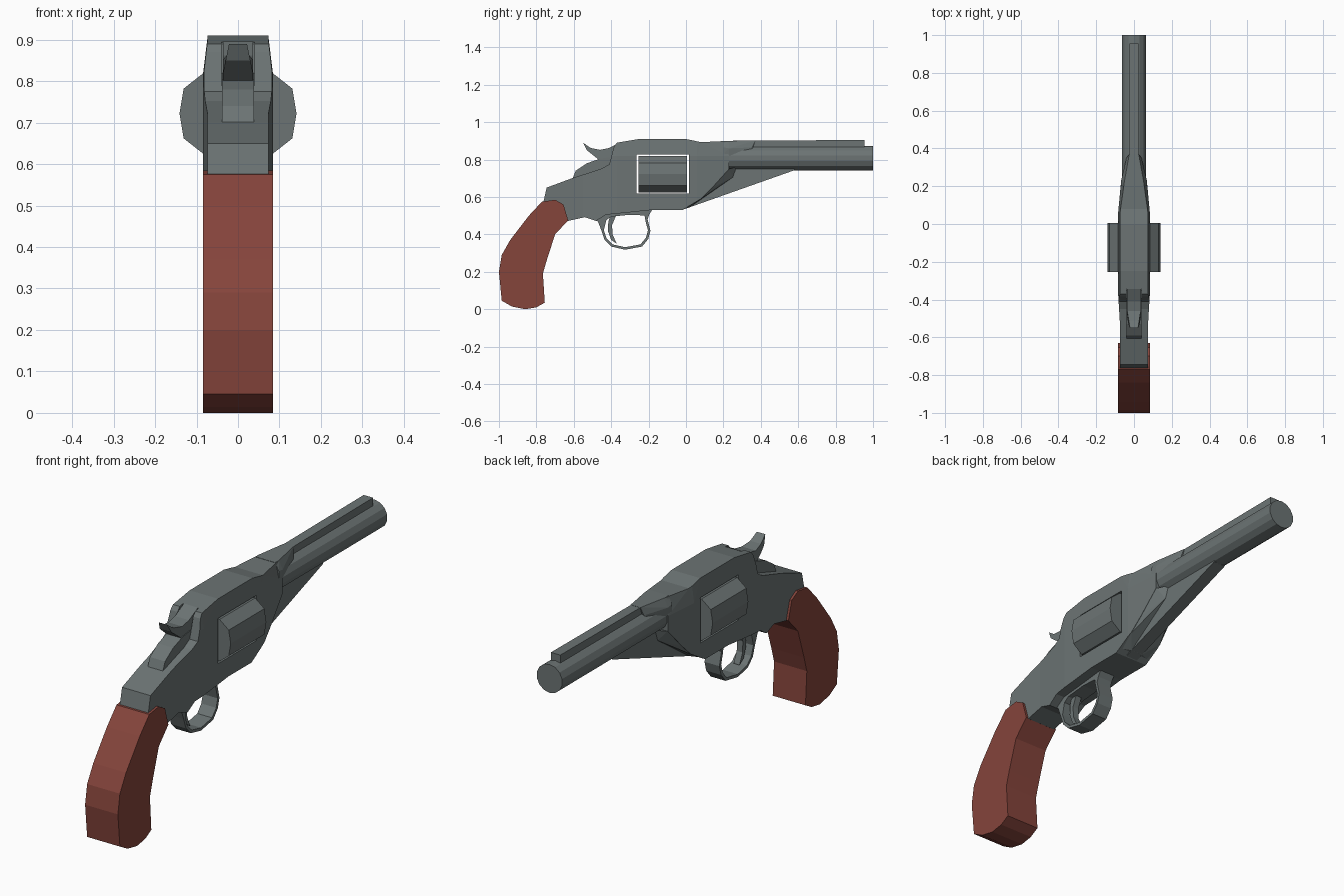
import bpy, bmesh, math
from mathutils import Vector


def material(name, rgb):
    m = bpy.data.materials.new(name)
    m.diffuse_color = (*rgb, 1)
    return m


STEEL = material("grey steel", (0.150, 0.175, 0.175))
WOOD = material("red brown wood", (0.235, 0.058, 0.044))


def finish(name, bm, mat):
    bmesh.ops.recalc_face_normals(bm, faces=bm.faces)
    me = bpy.data.meshes.new(name)
    bm.to_mesh(me)
    bm.free()
    me.materials.append(mat)
    ob = bpy.data.objects.new(name, me)
    bpy.context.collection.objects.link(ob)
    return ob


def slab(pts, w):
    """Side outline of (y, z) points extruded from x = -w to x = w."""
    bm = bmesh.new()
    f = bm.faces.new([bm.verts.new((-w, y, z)) for y, z in pts])
    ext = bmesh.ops.extrude_face_region(bm, geom=[f])["geom"]
    bmesh.ops.translate(bm, vec=(2 * w, 0, 0),
                        verts=[v for v in ext if isinstance(v, bmesh.types.BMVert)])
    return bm


def hull(name, pts, mat):
    """Convex solid from (x, y, z) points mirrored across x."""
    bm = bmesh.new()
    for x, y, z in pts:
        for s in (-1, 1):
            bm.verts.new((s * x, y, z))
    r = bmesh.ops.convex_hull(bm, input=bm.verts)
    junk = {g for g in r["geom_interior"] if isinstance(g, bmesh.types.BMVert)}
    bmesh.ops.delete(bm, geom=list(junk), context='VERTS')
    return finish(name, bm, mat)


def lerp(v, a, b, va, vb):
    t = min(1, max(0, (v - a) / (b - a)))
    return va + t * (vb - va)


# Frame: side outline, cut into bands so its width can vary
bm = slab([(-0.765, 0.56), (-0.745, 0.65), (-0.61, 0.70), (-0.45, 0.752), (-0.41, 0.775),
           (-0.385, 0.87), (-0.37, 0.89), (-0.25, 0.91), (0, 0.91), (0.08, 0.893),
           (0.23, 0.90), (0.23, 0.75), (0.14, 0.65), (0.08, 0.59), (-0.02, 0.53), (-0.19, 0.53),
           (-0.30, 0.518), (-0.43, 0.505), (-0.48, 0.472), (-0.54, 0.492), (-0.63, 0.472)], 0.08)
for co, no in (((0, 0, 0.82), (0, 0, 1)), ((0, -0.55, 0), (0, 1, 0)),
               ((0, -0.37, 0), (0, 1, 0)), ((0, 0.06, 0), (0, 1, 0))):
    bmesh.ops.bisect_plane(bm, geom=bm.verts[:] + bm.edges[:] + bm.faces[:],
                           plane_co=co, plane_no=no)
for v in bm.verts:
    y, z = v.co.y, v.co.z
    low = lerp(y, -0.55, -0.37, 0.073, 0.084) if y < 0 else lerp(y, 0.06, 0.23, 0.084, 0.068)
    top = lerp(y, 0.06, 0.23, 0.073, 0.05)
    v.co.x = math.copysign(lerp(z, 0.82, 0.90, low, top), v.co.x)
bmesh.ops.triangulate(bm, faces=bm.faces)
frame = finish("frame", bm, STEEL)

# Cylinder window and hammer slot cut through the frame
cutters = [slab([(-0.265, 0.618), (0.015, 0.618), (0.015, 0.827), (-0.265, 0.827)], 0.3),
           slab([(-0.50, 0.79), (-0.50, 0.95), (-0.345, 0.95), (-0.345, 0.79)], 0.04)]
for i, c in enumerate(cutters):
    cut = finish("cutter", c, STEEL)
    mod = frame.modifiers.new("cut", 'BOOLEAN')
    mod.operation, mod.solver, mod.object = 'DIFFERENCE', 'EXACT', cut
    bpy.context.view_layer.objects.active = frame
    bpy.ops.object.modifier_apply(modifier=mod.name)
    bpy.data.objects.remove(cut)

# Ammunition cylinder bulging out of both sides of the window
hull("cylinder", [(x, y, 0.722 + s * dz) for y in (-0.255, 0.006) for s in (-1, 1)
                  for x, dz in ((0.141, 0), (0.131, 0.06), (0.084, 0.097))], STEEL)


# Barrel
bm = bmesh.new()
bmesh.ops.create_cone(bm, cap_ends=True, segments=14, radius1=0.066, radius2=0.066, depth=0.82)
for v in bm.verts:
    v.co = Vector((v.co.x, v.co.z + 0.59, v.co.y + 0.807))
finish("barrel", bm, STEEL)

# Rib on the barrel and its flared root at the frame
finish("barrel_rib", slab([(0.2, 0.85), (0.955, 0.85), (0.955, 0.905), (0.2, 0.90)], 0.024), STEEL)
hull("rib_root", [(0.05, 0.2, 0.90), (0.069, 0.2, 0.865), (0.069, 0.2, 0.83),
                  (0.05, 0.23, 0.90), (0.068, 0.23, 0.86), (0.066, 0.23, 0.82),
                  (0.025, 0.37, 0.902), (0.04, 0.35, 0.865), (0.04, 0.35, 0.84)], STEEL)

# Wedge under the barrel with a wide transition to the frame
finish("under_wedge", slab([(-0.02, 0.531), (0.58, 0.743), (0.58, 0.76), (0.15, 0.76)], 0.03), STEEL)
hull("wedge_root", [(0.083, 0, 0.545), (0.08, 0.08, 0.59), (0.075, 0.14, 0.65),
                    (0.067, 0.23, 0.75), (0.03, 0.02, 0.545), (0.03, 0.25, 0.705),
                    (0.03, 0.27, 0.76)], STEEL)

# Hammer block and hammer spur
finish("hammer_block", slab([(-0.61, 0.69), (-0.59, 0.74), (-0.53, 0.78), (-0.46, 0.805),
                             (-0.35, 0.82), (-0.35, 0.74), (-0.5, 0.69)], 0.039), STEEL)
bm = slab([(-0.55, 0.89), (-0.51, 0.862), (-0.46, 0.852), (-0.41, 0.862), (-0.345, 0.895),
           (-0.345, 0.79), (-0.46, 0.795), (-0.495, 0.822), (-0.53, 0.85)], 0.036)
for v in bm.verts:
    if v.co.y < -0.48:
        v.co.x *= lerp(v.co.z, 0.82, 0.89, 1, 0.6)
finish("hammer", bm, STEEL)

# Trigger guard: outer loop and the same loop drawn slightly inward
outer = [(-0.475, 0.48), (-0.452, 0.42), (-0.435, 0.37), (-0.40, 0.335), (-0.325, 0.318),
         (-0.235, 0.335), (-0.202, 0.375), (-0.19, 0.42), (-0.205, 0.48), (-0.19, 0.525)]
inner = [(-0.325 + (y + 0.325) * 0.9, 0.43 + (z - 0.43) * 0.88) for y, z in outer[1:-1]]
inner = [(-0.42, 0.50)] + inner + [(-0.225, 0.525)]
finish("trigger_guard", slab(outer + inner[::-1], 0.038), STEEL)
finish("guard_plate", slab([(-0.48, 0.475), (-0.455, 0.455), (-0.40, 0.495), (-0.30, 0.505),
                            (-0.20, 0.50), (-0.175, 0.54), (-0.45, 0.53)], 0.038), STEEL)

# Trigger
finish("trigger", slab([(-0.37, 0.51), (-0.395, 0.45), (-0.393, 0.40), (-0.37, 0.35),
                        (-0.40, 0.37), (-0.418, 0.42), (-0.415, 0.47), (-0.40, 0.51)], 0.015), STEEL)

# Grip
finish("grip", slab([(-0.77, 0.575), (-0.84, 0.50), (-0.94, 0.37), (-0.985, 0.29), (-1.0, 0.20),
                     (-0.985, 0.045), (-0.93, 0.014), (-0.86, 0), (-0.80, 0.01), (-0.755, 0.035),
                     (-0.765, 0.19), (-0.745, 0.26), (-0.70, 0.40), (-0.63, 0.475),
                     (-0.655, 0.56), (-0.70, 0.585)], 0.084), WOOD)
